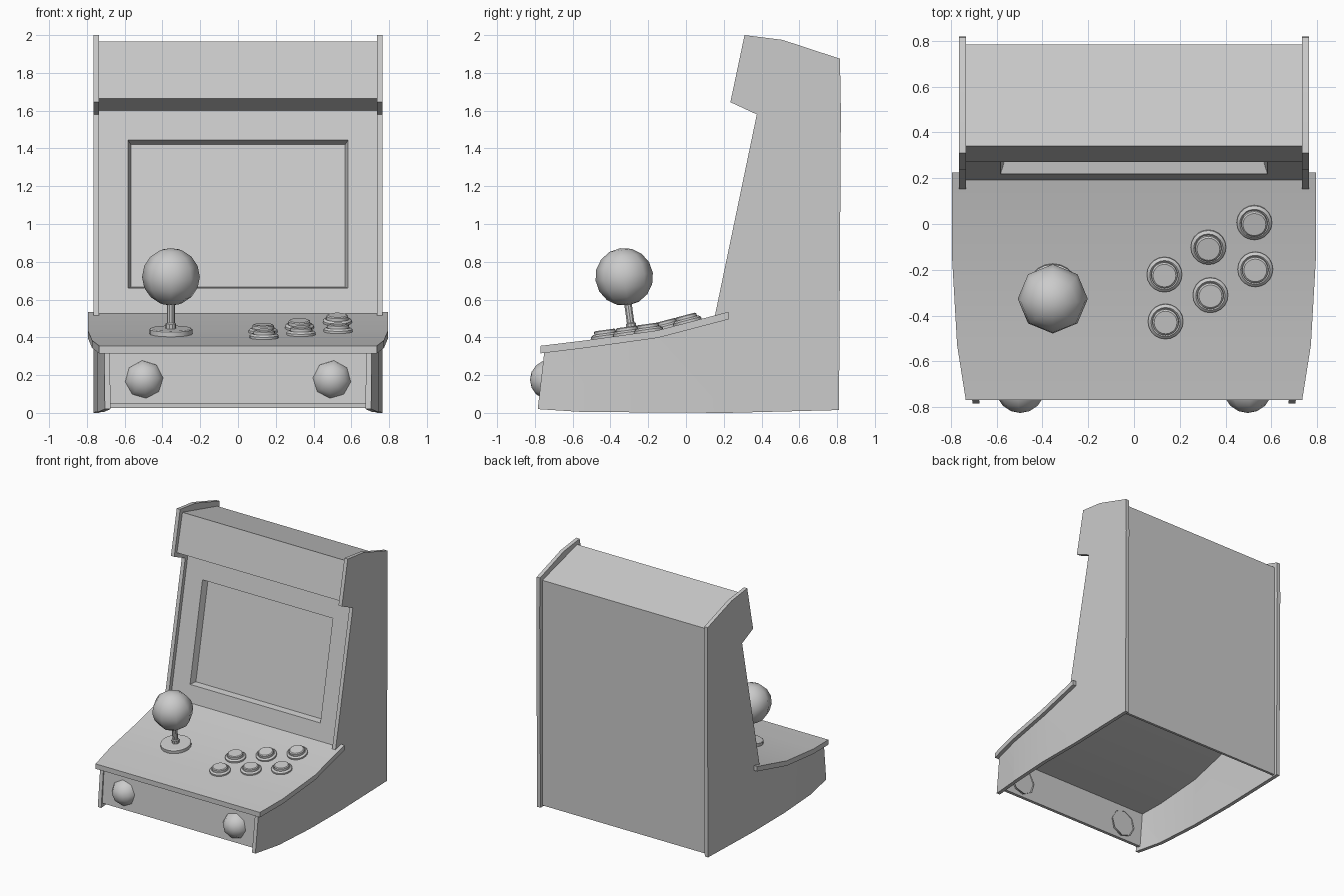
import bpy, bmesh
from math import radians, atan2, cos, sin, pi
from mathutils import Matrix, Vector

if "Cube" in bpy.data.objects:
    bpy.data.objects.remove(bpy.data.objects["Cube"])


def finish(name, bm, angle=30):
    bmesh.ops.recalc_face_normals(bm, faces=bm.faces)
    me = bpy.data.meshes.new(name)
    bm.to_mesh(me)
    bm.free()
    me.shade_smooth()
    me.set_sharp_from_angle(angle=radians(angle))
    ob = bpy.data.objects.new(name, me)
    bpy.context.collection.objects.link(ob)
    return ob


def loft(name, rings, closed=True, caps=True, angle=30):
    """Skin a list of equal-length point rings."""
    bm = bmesh.new()
    rows = [[bm.verts.new(p) for p in r] for r in rings]
    n = len(rows[0])
    for a, b in zip(rows, rows[1:]):
        for i in range(n if closed else n - 1):
            j = (i + 1) % n
            bm.faces.new((a[i], a[j], b[j], b[i]))
    if caps:
        bm.faces.new(rows[0])
        bm.faces.new(rows[-1])
    return finish(name, bm, angle)


def lathe(name, profile, matrix, steps=20):
    rings = [[matrix @ Vector((r * cos(2 * pi * i / steps), r * sin(2 * pi * i / steps), h))
              for i in range(steps)] for r, h in profile]
    return loft(name, rings)


def box(name, x, y0, y1, z0, z1, lean=0):
    return loft(name, [[(-x, y0 + d, z), (x, y0 + d, z), (x, y1 + d, z), (-x, y1 + d, z)]
                       for z, d in ((z0, 0), (z1, lean))])


def lerp(table, y):
    """Piecewise linear lookup, clamped at both ends."""
    if y <= table[0][0]:
        return table[0][1]
    for (a, p), (b, q) in zip(table, table[1:]):
        if y <= b:
            return p + (q - p) * (y - a) / (b - a)
    return table[-1][1]


# plan outline of the cabinet (half width by depth) and deck height by depth
WIDTH = [(-0.77, 0.735), (-0.53, 0.773), (-0.17, 0.795), (0.225, 0.795)]
DECK = [(-0.77, 0.355), (-0.53, 0.384), (-0.15, 0.437), (0.225, 0.535)]

# side panels: cut-out profile, bent inward toward the front
SIDE = [(-0.785, 0.02), (-0.55, 0.005), (0.22, 0), (0.81, 0.015), (0.82, 1.6),
        (0.815, 1.875), (0.51, 1.975), (0.31, 2.0), (0.235, 1.645), (0.375, 1.58),
        (0.15, 0.5), (-0.15, 0.41), (-0.75, 0.325)]
for side, label in ((-1, "left"), (1, "right")):
    bm = bmesh.new()
    outer = bm.faces.new([bm.verts.new((0.765, y, z)) for y, z in SIDE])
    ext = bmesh.ops.extrude_face_region(bm, geom=[outer], use_keep_orig=True)
    for v in ext["geom"]:
        if isinstance(v, bmesh.types.BMVert):
            v.co.x -= 0.03
    for y in (-0.53, -0.17):
        bmesh.ops.bisect_plane(bm, geom=bm.verts[:] + bm.edges[:] + bm.faces[:],
                               plane_co=(0, y, 0), plane_no=(0, 1, 0))
    for v in bm.verts:
        v.co.x = side * (v.co.x + lerp(WIDTH, v.co.y) - 0.795)
    finish(label + "_side_panel", bm)

# control deck that overhangs the sides
deck = []
for y in (-0.77, -0.53, -0.15, 0.225):
    w, z = lerp(WIDTH, y), lerp(DECK, y)
    deck.append([(-w, y, z), (w, y, z), (w, y, z - 0.04), (-w, y, z - 0.04)])
loft("control_deck", deck)

# front and back boards, open underneath
box("front_panel", 0.685, -0.765, -0.74, 0.05, 0.33, 0.025)
box("back_panel", 0.735, 0.765, 0.785, 0.025, 1.845)

# hood: roof, marquee face and its underside
HOOD = [(0.785, 1.845), (0.34, 1.965), (0.27, 1.665), (0.41, 1.6)]
loft("hood", [[(s * 0.735, y, z) for y, z in HOOD] for s in (-1, 1)], closed=False, caps=False)

# leaning screen panel with a tapered recess
lean = atan2(0.22, 1.085)
rings = []
for x, z0, z1, depth in ((0.735, 0.515, 1.6, 0), (0.583, 0.66, 1.445, 0), (0.567, 0.676, 1.43, 0.05)):
    rings.append([(px, 0.19 + (z - 0.515) * 0.203 + depth * cos(lean), z - depth * sin(lean))
                  for px, z in ((-x, z0), (x, z0), (x, z1), (-x, z1))])
screen = loft("screen_panel", rings, caps=False, angle=10)
loft("screen", [rings[-1][:2], rings[-1][:1:-1]], closed=False, caps=False)


def on_deck(x, y):
    slope = atan2(lerp(DECK, y + 0.02) - lerp(DECK, y - 0.02), 0.04)
    return Matrix.Translation((x, y, lerp(DECK, y))) @ Matrix.Rotation(slope, 4, 'X')


# six push buttons
BUTTON = [(0.077, -0.01), (0.077, 0.012), (0.064, 0.022), (0.058, 0.018),
          (0.057, 0.036), (0.05, 0.041)]
for i, (x, y) in enumerate(((0.133, -0.22), (0.325, -0.1), (0.526, 0.008),
                            (0.138, -0.425), (0.334, -0.31), (0.53, -0.197))):
    lathe(f"button_{i + 1}", BUTTON, on_deck(x, y))


def ball(name, radius, matrix, half=False):
    bm = bmesh.new()
    bmesh.ops.create_uvsphere(bm, u_segments=8, v_segments=8, radius=radius)
    if half:
        bmesh.ops.delete(bm, geom=[v for v in bm.verts if v.co.z < -0.01], context='VERTS')
    bm.transform(matrix)
    return finish(name, bm, 80)


# joystick: base disc, stick and ball
stick = on_deck(-0.355, -0.285)
lathe("joystick_base", [(0.113, -0.01), (0.113, 0.025), (0.105, 0.03)], stick)
lathe("joystick_stick", [(0.028, 0.02), (0.028, 0.055), (0.021, 0.06), (0.021, 0.2)], stick, 10)
ball("joystick_ball", 0.153, stick @ Matrix.Translation((0, 0, 0.305)))

# round knobs on the front board
for s, label in ((-1, "left"), (1, "right")):
    turn = Matrix.Rotation(radians(90), 4, 'X') @ Matrix.Rotation(radians(-6 * s), 4, 'Z')
    ball(label + "_front_knob", 0.108,
         Matrix.Translation((s * 0.497, -0.718, 0.175)) @ turn, half=True)
